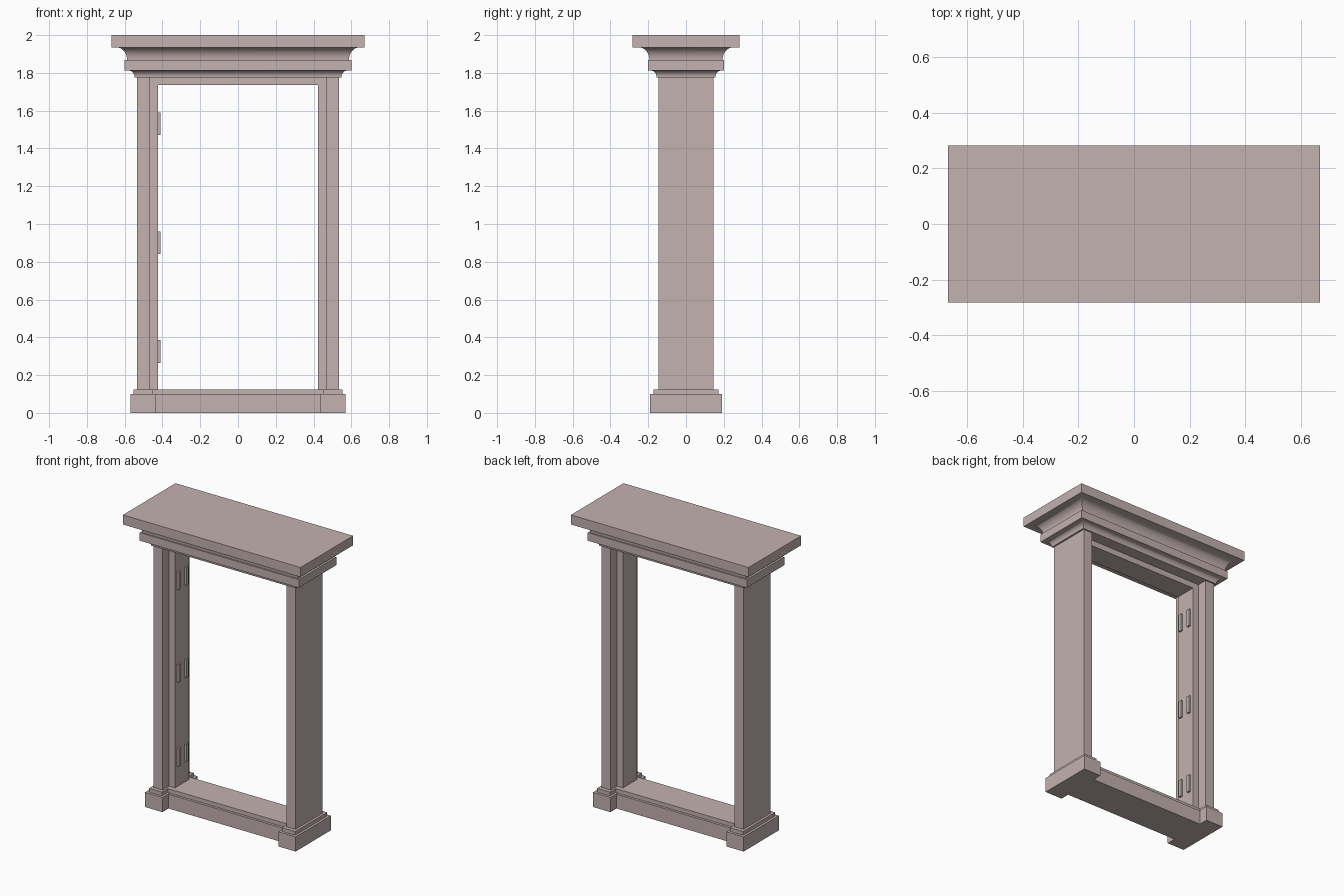
import bpy
import bmesh
import math

cube = bpy.data.objects.get("Cube")
if cube:
    bpy.data.objects.remove(cube, do_unlink=True)

# Single stone colour
stone = bpy.data.materials.new("dusty_pink_stone")
stone.use_nodes = True
COLOUR = (0.55, 0.445, 0.44, 1.0)
stone.diffuse_color = COLOUR
bsdf = stone.node_tree.nodes["Principled BSDF"]
bsdf.inputs["Base Color"].default_value = COLOUR
bsdf.inputs["Roughness"].default_value = 0.8


def finish(name, bm):
    bmesh.ops.recalc_face_normals(bm, faces=bm.faces[:])
    mesh = bpy.data.meshes.new(name)
    bm.to_mesh(mesh)
    bm.free()
    mesh.materials.append(stone)
    obj = bpy.data.objects.new(name, mesh)
    bpy.context.collection.objects.link(obj)
    return obj


def box(name, x, y, z):
    """Box from (low, high) pairs on each axis."""
    bm = bmesh.new()
    bmesh.ops.create_cube(bm, size=1)
    for v in bm.verts:
        v.co = [pair[0] if c < 0 else pair[1] for c, pair in zip(v.co, (x, y, z))]
    return finish(name, bm)


def moulding(name, rings):
    """Closed stack of rectangles given as (half width, half depth, height)."""
    bm = bmesh.new()
    loops = [[bm.verts.new((sx * hx, sy * hy, z))
              for sx, sy in ((-1, -1), (1, -1), (1, 1), (-1, 1))]
             for hx, hy, z in rings]
    for low, high in zip(loops, loops[1:]):
        for i in range(4):
            j = (i + 1) % 4
            bm.faces.new((low[i], low[j], high[j], high[i]))
    bm.faces.new(loops[0][::-1])
    bm.faces.new(loops[-1])
    return finish(name, bm)


def cove(hx, hy, z, flare, height, steps=8):
    """Concave quarter curve, steep at the bottom and flaring at the top."""
    angles = [math.pi / 2 * i / steps for i in range(steps + 1)]
    return [(hx + flare * (1 - math.cos(a)), hy + flare * (1 - math.cos(a)),
             z + height * math.sin(a)) for a in angles]


# Posts, recessed jambs and stepped plinths on both sides
for side, label in ((-1, "right"), (1, "left")):
    def span(inner, outer):
        return tuple(sorted((side * inner, side * outer)))
    box(label + "_post", span(0.467, 0.535), (-0.145, 0.145), (0.12, 1.78))
    box(label + "_jamb", span(0.423, 0.47), (-0.075, 0.075), (0.12, 1.78))
    box(label + "_plinth", span(0.437, 0.568), (-0.19, 0.19), (0, 0.1))
    box(label + "_plinth_step", span(0.453, 0.552), (-0.172, 0.172), (0.1, 0.125))

# Lintel and stepped sill
box("lintel", (-0.467, 0.467), (-0.075, 0.075), (1.735, 1.78))
box("sill", (-0.44, 0.44), (-0.125, 0.125), (0, 0.097))
box("sill_step", (-0.46, 0.46), (-0.108, 0.108), (0.097, 0.125))

# Cornice with two coves, a fascia band and a top slab
rings = cove(0.547, 0.155, 1.775, 0.03, 0.037)
rings += [(0.6, 0.202, 1.812), (0.6, 0.202, 1.867)]
rings += cove(0.587, 0.193, 1.867, 0.055, 0.068)
rings += [(0.67, 0.283, 1.935), (0.67, 0.283, 2.0)]
cornice = moulding("cornice", rings)
bpy.ops.object.select_all(action="DESELECT")
cornice.select_set(True)
bpy.context.view_layer.objects.active = cornice
bpy.ops.object.shade_smooth_by_angle(angle=math.radians(30))

# Pairs of hinge lugs on the right jamb
for row, z in enumerate((0.325, 0.9, 1.53)):
    for end, y in (("front", -0.04), ("back", 0.04)):
        box(f"hinge_lug_{end}_{row + 1}", (-0.425, -0.41),
            (y - 0.012, y + 0.012), (z - 0.06, z + 0.06))
